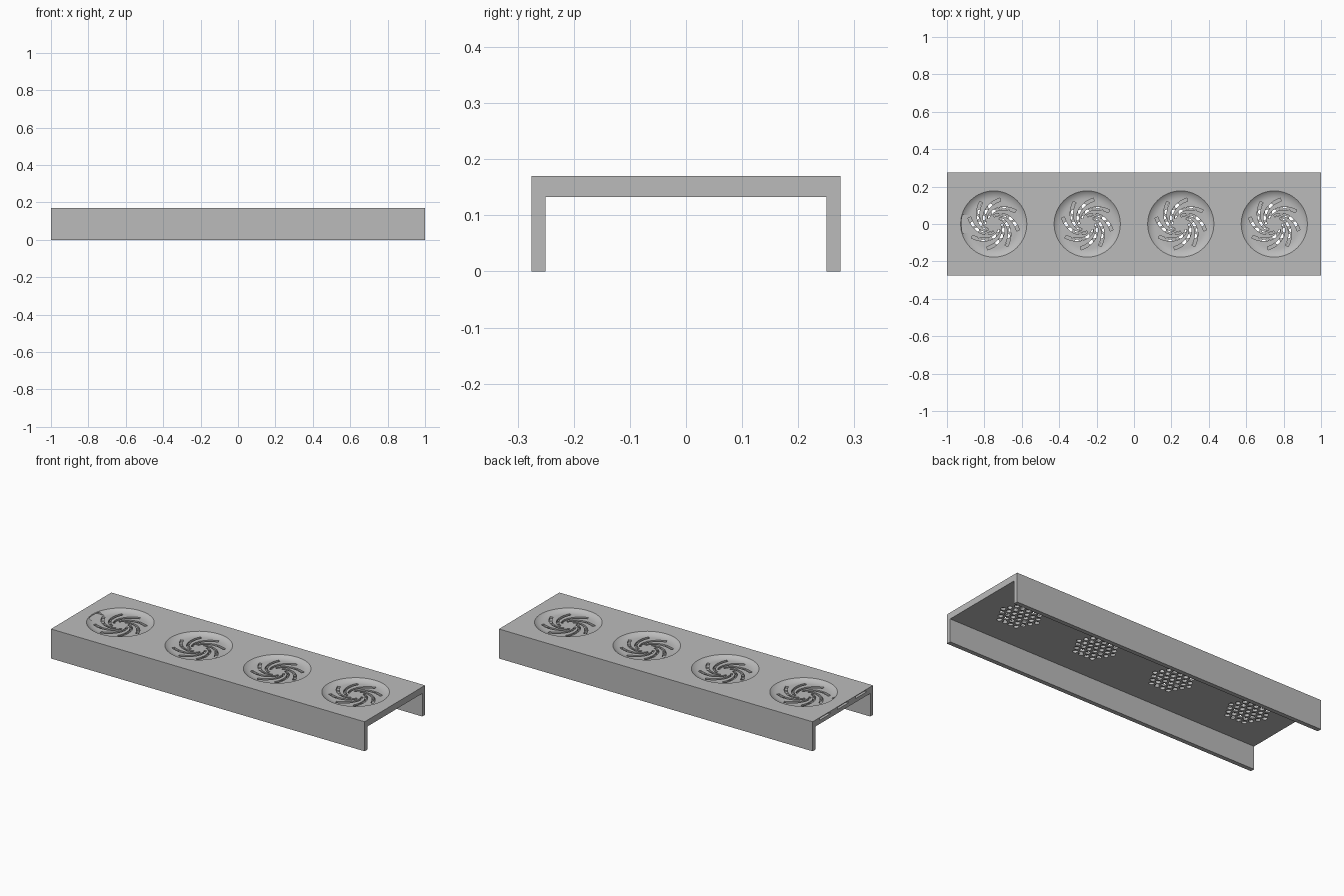
import bpy, bmesh, math
from mathutils import Vector

cube = bpy.data.objects.get("Cube")
if cube:
    bpy.data.objects.remove(cube, do_unlink=True)

TOP, UNDER, HALF_Y, WALL = 0.17, 0.133, 0.275, 0.025
CENTRES = [-0.75, -0.25, 0.25, 0.75]
FLOOR_R, FILLET, SLOPE = 0.132, 0.07, math.radians(40)
FLOOR_Z = TOP - FILLET * (1 - math.cos(SLOPE))
SLOT_Z = 0.143

grey = bpy.data.materials.new("plain grey")
grey.use_nodes = True
grey.diffuse_color = (0.5, 0.5, 0.5, 1)
grey.node_tree.nodes["Principled BSDF"].inputs["Base Color"].default_value = (0.5, 0.5, 0.5, 1)


def make_object(name, bm):
    bmesh.ops.recalc_face_normals(bm, faces=bm.faces)
    mesh = bpy.data.meshes.new(name)
    bm.to_mesh(mesh)
    bm.free()
    mesh.materials.append(grey)
    obj = bpy.data.objects.new(name, mesh)
    bpy.context.collection.objects.link(obj)
    return obj


def loft(bm, rings):
    """Closed solid through a stack of equal outlines."""
    rows = [[bm.verts.new(p) for p in ring] for ring in rings]
    n = len(rows[0])
    for low, high in zip(rows, rows[1:]):
        for i in range(n):
            j = (i + 1) % n
            bm.faces.new((low[i], low[j], high[j], high[i]))
    bm.faces.new(rows[0][::-1])
    bm.faces.new(rows[-1])


def circle(cx, cy, r, z, n):
    return [(cx + r * math.cos(i * math.tau / n), cy + r * math.sin(i * math.tau / n), z)
            for i in range(n)]


def prism(bm, outline, z0, z1):
    loft(bm, [[(x, y, z) for x, y in outline] for z in (z0, z1)])


# Channel panel: upside-down U section swept along x
inner = HALF_Y - WALL
section = [(-HALF_Y, 0), (-inner, 0), (-inner, UNDER), (inner, UNDER),
           (inner, 0), (HALF_Y, 0), (HALF_Y, TOP), (-HALF_Y, TOP)]
bm = bmesh.new()
loft(bm, [[(x, y, z) for y, z in section] for x in (-1, 1)])
panel = make_object("vented_channel_panel", bm)

# Rounded dishes
dishes = bmesh.new()
for cx in CENTRES:
    rings = []
    for i in range(9):
        a = SLOPE * i / 8
        rings.append(circle(cx, 0, FLOOR_R + FILLET * math.sin(a),
                            FLOOR_Z + FILLET * (1 - math.cos(a)), 64))
    rings.append(circle(cx, 0, FLOOR_R + FILLET * math.sin(SLOPE), TOP + 0.03, 64))
    loft(dishes, rings)

# Spiral slots, running clockwise outwards
slots = bmesh.new()
ARMS, R0, R1, TURN, STEPS = 8, 0.042, 0.135, math.radians(105), 14
for cx in CENTRES:
    for arm in range(ARMS):
        left, right = [], []
        for i in range(STEPS + 1):
            t = i / STEPS
            r = R0 * (R1 / R0) ** t
            a = math.tau * arm / ARMS - TURN * t
            radial = Vector((math.cos(a), math.sin(a)))
            tangent = Vector((math.sin(a), -math.cos(a)))
            along = (radial * math.log(R1 / R0) + tangent * TURN).normalized()
            side = Vector((-along.y, along.x)) * (0.0055 + 0.003 * t)
            p = Vector((cx, 0)) + radial * r
            left.append(p + side)
            right.append(p - side)
        prism(slots, left + right[::-1], SLOT_Z, TOP + 0.02)

# Hexagonal cluster of round holes through the underside
holes = bmesh.new()
PITCH = 0.037
for cx in CENTRES:
    for row in range(-3, 4):
        count = 7 - abs(row)
        for k in range(count):
            x = cx + (k - (count - 1) / 2) * PITCH
            loft(holes, [circle(x, row * PITCH * math.sqrt(0.75), 0.0135, z, 14)
                         for z in (UNDER - 0.03, SLOT_Z + 0.003)])

# Cable pockets in the right end; the middle one opens into the dish
pockets = bmesh.new()
for y, depth in ((-0.165, 0.06), (0, 0.12), (0.165, 0.06)):
    x0, x1 = -1.05, -1 + depth
    prism(pockets, [(x0, y - 0.048), (x1, y - 0.048), (x1, y + 0.048), (x0, y + 0.048)],
          FLOOR_Z + 0.001, TOP - 0.003)

# Cut everything out of the panel
bpy.context.view_layer.objects.active = panel
for name, bm in (("dish_cutter", dishes), ("pocket_cutter", pockets),
                 ("slot_cutter", slots), ("hole_cutter", holes)):
    cutter = make_object(name, bm)
    cutter.hide_render = True
    mod = panel.modifiers.new(name, 'BOOLEAN')
    mod.operation, mod.solver, mod.object = 'DIFFERENCE', 'EXACT', cutter
    bpy.ops.object.modifier_apply(modifier=mod.name)
    bpy.data.objects.remove(cutter, do_unlink=True)

bpy.ops.object.select_all(action='DESELECT')
panel.select_set(True)
bpy.ops.object.shade_smooth_by_angle(angle=math.radians(25))
